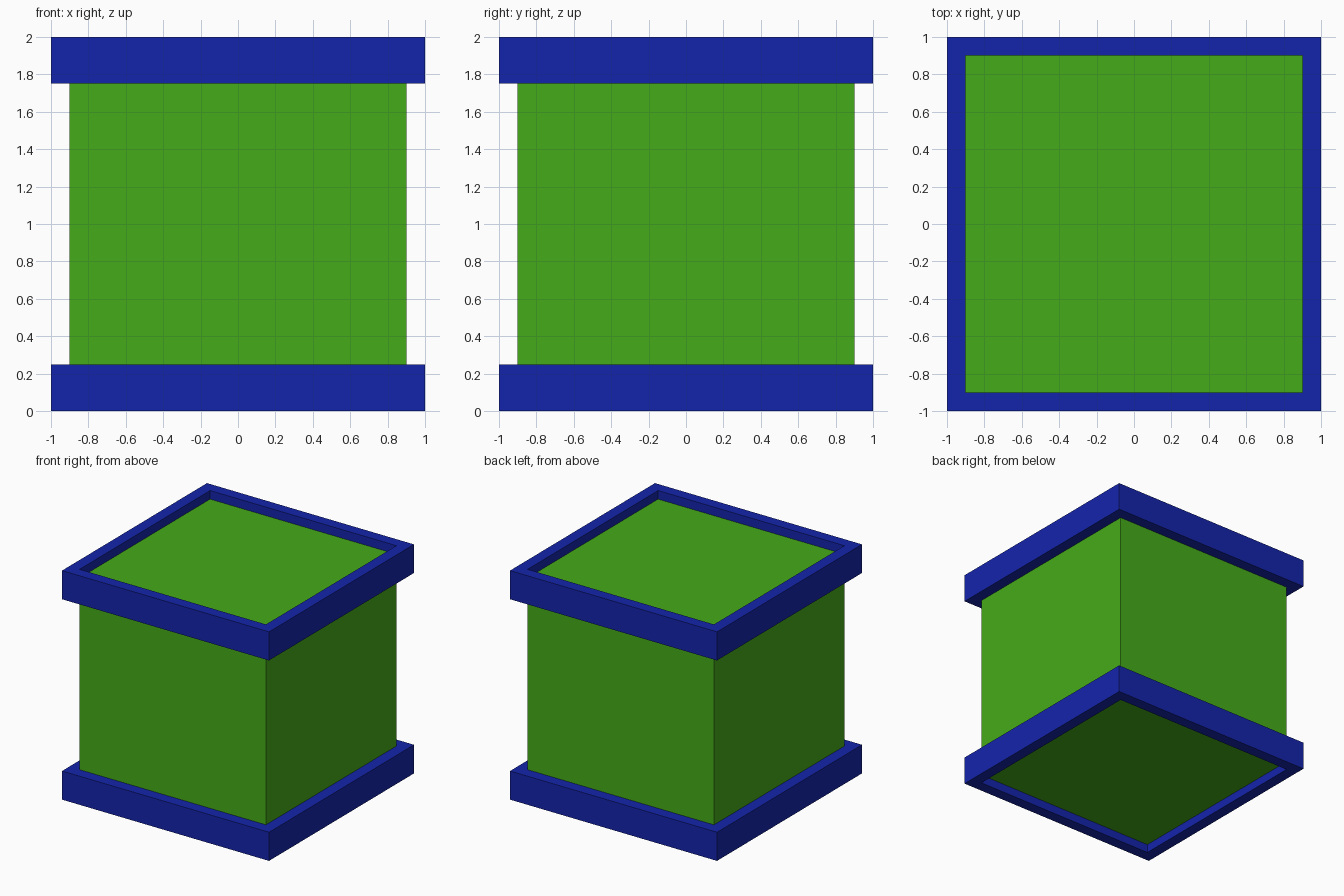
import bpy, bmesh

if "Cube" in bpy.data.objects:
    bpy.data.objects.remove(bpy.data.objects["Cube"])

def material(name, color):
    m = bpy.data.materials.new(name)
    m.diffuse_color = (*color, 1)
    m.use_nodes = True
    m.node_tree.nodes["Principled BSDF"].inputs["Base Color"].default_value = m.diffuse_color
    return m

BLUE = material("blue", (0.007, 0.018, 0.41))
GREEN = material("green", (0.06, 0.41, 0.01))

def finish(name, bm, mat):
    bmesh.ops.recalc_face_normals(bm, faces=bm.faces)
    me = bpy.data.meshes.new(name)
    bm.to_mesh(me)
    bm.free()
    me.materials.append(mat)
    ob = bpy.data.objects.new(name, me)
    bpy.context.collection.objects.link(ob)
    return ob

def square_frame(name, outer, inner, z0, z1):
    # sweep a rectangular section around the four corners
    bm = bmesh.new()
    loops = [[bm.verts.new((sx * r, sy * r, z))
              for r, z in ((outer, z0), (outer, z1), (inner, z1), (inner, z0))]
             for sx, sy in ((-1, -1), (1, -1), (1, 1), (-1, 1))]
    for i in range(4):
        a, b = loops[i], loops[(i + 1) % 4]
        for j in range(4):
            k = (j + 1) % 4
            bm.faces.new((a[j], b[j], b[k], a[k]))
    return finish(name, bm, BLUE)

# Blue rims around the bottom and top
square_frame("bottom_frame", 1.0, 0.9, 0.0, 0.25)
square_frame("top_frame", 1.0, 0.9, 1.75, 2.0)

# Green body, slightly recessed inside both rims
bm = bmesh.new()
bmesh.ops.create_cube(bm, size=1)
bmesh.ops.scale(bm, vec=(1.8, 1.8, 1.85), verts=bm.verts)
bmesh.ops.translate(bm, vec=(0, 0, 1), verts=bm.verts)
finish("body", bm, GREEN)
